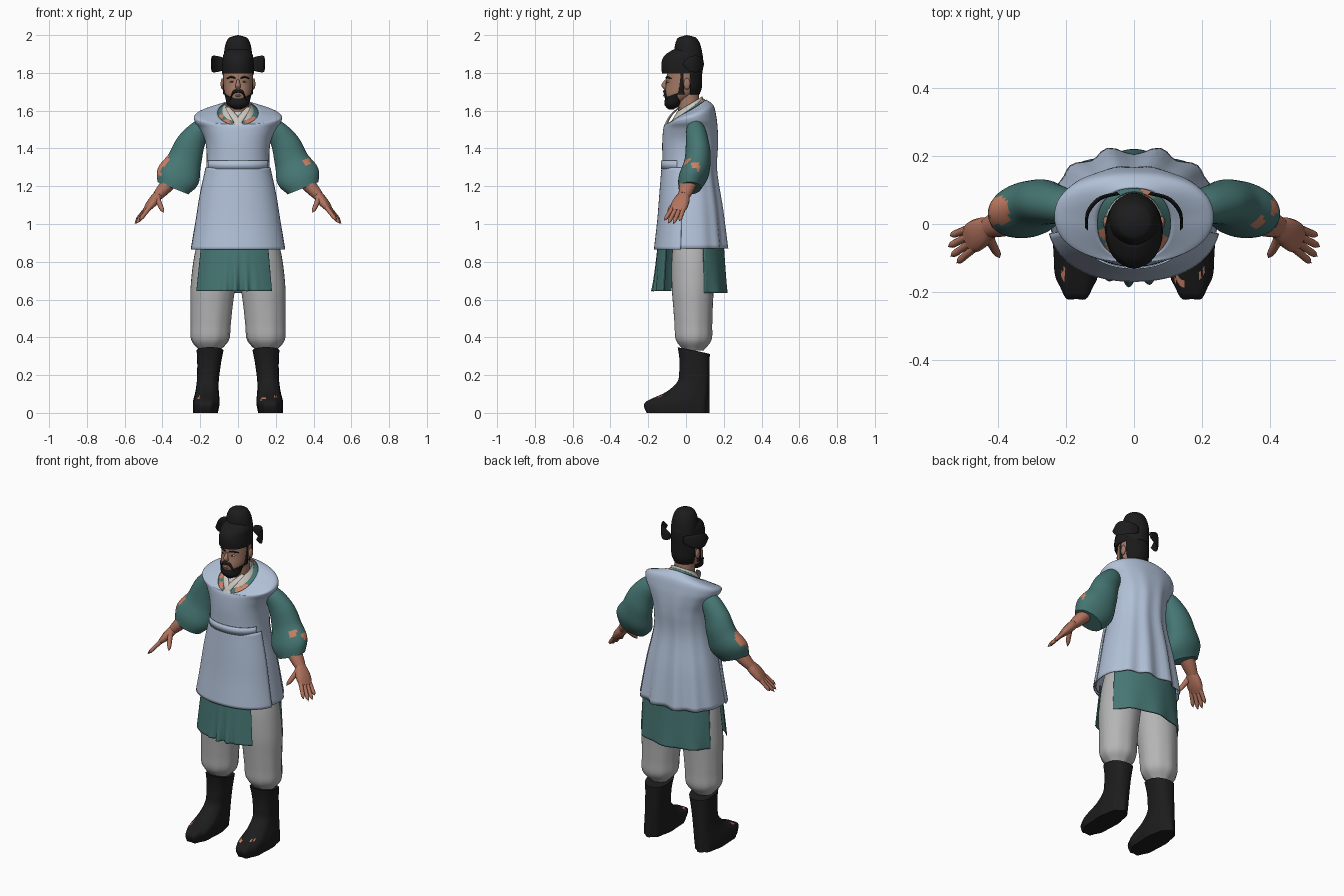
import bpy, bmesh, math, random
from mathutils import Matrix, Vector

random.seed(4)
cube = bpy.data.objects.get("Cube")
if cube:
    bpy.data.objects.remove(cube, do_unlink=True)

X, Y, Z = (Vector(row) for row in Matrix.Identity(3))
SIDES = {"left": 1, "right": -1}


def material(name, *rgb):
    mat = bpy.data.materials.new(name)
    mat.use_nodes = True
    mat.diffuse_color = (*rgb, 1)
    shader = next(node for node in mat.node_tree.nodes if node.type == 'BSDF_PRINCIPLED')
    shader.inputs["Base Color"].default_value = (*rgb, 1)
    shader.inputs["Roughness"].default_value = .8
    return mat


BLUE = material("pale blue cloth", .44, .53, .68)
GREEN = material("teal cloth", .06, .18, .17)
GREY = material("grey trousers", .46, .46, .46)
BLACK = material("black felt", .012, .012, .012)
HAIR = material("black hair", .01, .01, .01)
SKIN = material("hand skin", .44, .17, .11)
FACE = material("face skin", .36, .19, .13)
PATCH = material("worn patch", .6, .22, .13)
WHITE = material("off white linen", .6, .57, .52)


def spline(keys, t):
    """Smooth value at t through evenly spaced keys."""
    last = len(keys) - 1
    if last == 0:
        return keys[0]
    i = min(int(t * last), last - 1)
    f = t * last - i
    before, a, b, after = (keys[min(max(i + k, 0), last)] for k in range(-1, 3))
    slope_a, slope_b = (b - before) * .5, (after - a) * .5
    bend = (b - a) * 3 - slope_a * 2 - slope_b
    return a + slope_a * f + bend * f ** 2 + (slope_a + slope_b - (b - a) * 2) * f ** 3


def spine(low, high, *depth_positions):
    """Upright central path whose y follows the given keys."""
    last = len(depth_positions) - 1
    return [Vector((0, y, low + (high - low) * i / last)) for i, y in enumerate(depth_positions)]


def points(*coords):
    return [Vector(c) for c in coords]


def loft(name, mat, path, widths, depths=None, flat=1, tilts=(0,), side=1, sides=32, steps=16,
         boxy=2, arc=None, frame=(X, Y), wave=None, spots=(), thickness=0):
    """Sweep an ellipse or an arc of one along a path, with smoothly changing size."""
    across, along = (axis.normalized() for axis in frame)
    start, end = (math.radians(a) for a in arc or (0, 360))
    count = sides + 1 if arc else sides
    bm = bmesh.new()
    rows = []
    for step in range(steps + 1):
        t = step / steps
        centre, width, tilt = spline(path, t), spline(widths, t), spline(tilts, t)
        depth = spline(depths, t) if depths else width * flat
        row = []
        for i in range(count):
            angle = start + (end - start) * i / sides
            c, s = math.cos(angle), math.sin(angle)
            swell = 1 + (1 - t) ** 2 * wave(angle) if wave else 1
            a = math.copysign(abs(c) ** (2 / boxy), c) * max(width, .001) * swell
            b = math.copysign(abs(s) ** (2 / boxy), s) * max(depth, .001) * swell
            p = centre + across * a + along * b + Z * tilt * s
            row.append(bm.verts.new((p.x * side, p.y, p.z)))
        rows.append(row)
    for lower, upper in zip(rows, rows[1:]):
        for i in range(sides):
            j = (i + 1) % count
            bm.faces.new((lower[i], lower[j], upper[j], upper[i]))
    if not arc and not thickness:
        bm.faces.new(rows[0])
        bm.faces.new(rows[-1])
    bmesh.ops.recalc_face_normals(bm, faces=bm.faces)
    for face in bm.faces:
        middle = face.calc_center_median()
        face.material_index = int(any((middle - Vector(spot)).length < radius * random.uniform(.8, 1.1)
                                      for *spot, radius in spots))
    mesh = bpy.data.meshes.new(name)
    bm.to_mesh(mesh)
    bm.free()
    mesh.materials.append(mat)
    if spots:
        mesh.materials.append(PATCH)
    part = bpy.data.objects.new(name, mesh)
    bpy.context.collection.objects.link(part)
    bpy.ops.object.select_all(action='DESELECT')
    part.select_set(True)
    bpy.context.view_layer.objects.active = part
    bpy.ops.object.shade_smooth_by_angle(angle=math.radians(50))
    if thickness:
        part.modifiers.new("thickness", 'SOLIDIFY').thickness = thickness


def ball(name, mat, location, size):
    bpy.ops.mesh.primitive_uv_sphere_add(segments=16, ring_count=8, radius=1, location=location, scale=size)
    part = bpy.context.object
    part.name = name
    part.data.materials.append(mat)
    bpy.ops.object.shade_smooth()


# Folds in the cloth, as a change of radius by angle
def back_pleats(angle):
    return -.07 * math.cos(12 * angle) * max(0, math.sin(angle)) ** 2


def front_folds(angle):
    return .1 * math.sin(26 * angle) * max(0, -math.sin(angle)) ** 24


def soft_folds(angle):
    return .03 * math.sin(9 * angle)


# Sleeveless long vest with a front apron and waist band
loft("vest", BLUE,
     points((0, .03, .87), (0, .027, 1.08), (0, .02, 1.28), (0, .022, 1.42), (0, .024, 1.5),
            (0, .024, 1.545), (0, .018, 1.578), (0, 0, 1.592)),
     [.25, .213, .17, .17, .2, .23, .22, .108], [.188, .167, .145, .148, .145, .138, .128, .107],
     tilts=[0, 0, 0, 0, 0, .02, .05, .066], sides=72, steps=42, boxy=2.2, wave=back_pleats, thickness=.006)
loft("front_apron", BLUE, spine(.865, 1.3, .02, .02), [.256, .22, .176], [.19, .167, .15],
     boxy=2.2, arc=(193, 347), thickness=.006)
loft("waist_band", BLUE, spine(1.29, 1.335, .02, .02), [.175], [.152],
     steps=1, boxy=2.2, arc=(205, 335), thickness=.005)

# Torn under robe panels below the vest
loft("under_robe_front", GREEN, spine(.645, .9, 0, 0), [.25, .22], [.17, .15], sides=90,
     arc=(208, 316), wave=front_folds, thickness=.006)
loft("under_robe_back", GREEN, spine(.635, .9, .03, .03), [.255, .238], [.185, .17], sides=48,
     arc=(22, 158), wave=soft_folds, thickness=.008)

# Neckline layers
loft("under_robe_neck", GREEN, spine(1.576, 1.605, 0, .01), [.12, .08], [.114, .085], tilts=[.066, .06],
     sides=60, thickness=.004,
     spots=[(-.065, -.08, 1.54, .028), (.065, -.08, 1.54, .03), (.085, -.05, 1.56, .022),
            (-.09, -.03, 1.57, .018), (.05, .1, 1.66, .03)])
loft("collar", WHITE, spine(1.59, 1.635, .005, .02), [.09, .067], tilts=[.06, .04], thickness=.005)
for tag, side in SIDES.items():
    loft(tag + "_lapel", WHITE, points((.058, -.035, 1.62), (.025, -.08, 1.575), (-.01, -.108, 1.522)),
         [.012, .02, .022], flat=.35, side=side, sides=12)

# Worn patches on the sleeves and boot toes
SLEEVE_SPOTS = {"left": [(.37, 0, 1.33, .025), (.4, .05, 1.3, .03)],
                "right": [(-.39, .04, 1.32, .05), (-.43, 0, 1.27, .025)]}
TOE_SPOTS = {"left": [(.14, -.16, .065, .022), (.19, -.14, .07, .022)], "right": [(-.2, -.14, .065, .024)]}

# Hand directions: along the fingers, across the palm, through the palm
REACH = Vector((.58, -.35, -.73)).normalized()
PALM = Vector((-.3, -.8, .15)).normalized()
HAND = (PALM, REACH.cross(PALM))
WRIST = Vector((.425, -.01, 1.15))
THUMB_TIP = Vector((.395, -.1, 1.06))
BOOT_DEPTHS = [.165, .17, .115, .085, .08, .08, .085]

for tag, side in SIDES.items():
    # Sleeve, forearm and hand
    loft(tag + "_sleeve", GREEN,
         points((.17, .045, 1.55), (.245, .06, 1.44), (.285, .06, 1.33), (.345, .02, 1.19)),
         [.03, .056, .073, .083, .093, .115, .088], [.025, .05, .06, .066, .07, .078, .06],
         side=side, sides=44, steps=30, frame=(X + Z * .4, Y), spots=SLEEVE_SPOTS[tag])
    loft(tag + "_forearm", SKIN, [Vector((.345, .02, 1.24)), WRIST], [.05, .043, .032], flat=.85,
         side=side, sides=16, frame=HAND)
    loft(tag + "_palm", SKIN, [WRIST, WRIST + REACH * .11], [.031, .042, .046, .036], [.026, .024, .012],
         side=side, sides=16, boxy=2.4, frame=HAND)
    for i, length in enumerate((.095, .11, .105, .08)):
        offset = PALM * (.03 - .02 * i)
        knuckle = WRIST + REACH * .095 + offset
        tip = knuckle + (REACH + offset * 4).normalized() * length
        loft(f"{tag}_finger_{i + 1}", SKIN, [knuckle, tip], [.0125, .012, .011, .01, 0],
             side=side, sides=10, frame=HAND)
    loft(tag + "_thumb", SKIN, [WRIST + REACH * .02 + PALM * .02, THUMB_TIP], [.02, .016, .014, .011, 0],
         side=side, sides=10, frame=(X, Y - Z))

    # Baggy trouser leg and tall boot with a straight heel
    loft(tag + "_trouser_leg", GREY, points((.15, .04, .33), (.135, .035, .64), (.1, .035, .95)),
         [.055, .1, .106, .111, .117, .119, .118, .11, .1], flat=.94, side=side, steps=32, wave=soft_folds)
    loft(tag + "_boot", BLACK,
         [Vector((.172 - .004 * i, .12 - depth + .001 * i, .055 * i)) for i, depth in enumerate(BOOT_DEPTHS)],
         [.064, .07, .062, .058, .06, .064, .071], BOOT_DEPTHS, tilts=[0, 0, 0, -.018], side=side,
         sides=60, steps=36, boxy=2.4, wave=soft_folds, spots=TOE_SPOTS[tag])

# Head and neck
loft("neck", FACE, spine(1.57, 1.71, .02, .01), [.06, .055], sides=24)
loft("head", FACE, spine(1.63, 1.85, -.06, -.015, -.01), [.025, .066, .077, .078, .07], flat=1.17, boxy=2.1)
loft("hair", HAIR, spine(1.685, 1.82, 0, -.005), [.067, .08, .082, .082], flat=1.07, arc=(18, 162),
     thickness=.01)
loft("beard", HAIR, spine(1.605, 1.69, -.08, -.055), [.015, .055, .066, .073], flat=.75, tilts=[0, 0, .02])
loft("nose", FACE, spine(1.765, 1.712, -.104, -.117, -.106), [.006, .01, .014, .008], sides=12)
ball("lips", PATCH, (0, -.11, 1.68), (.016, .012, .006))
for tag, side in SIDES.items():
    loft(tag + "_moustache", HAIR, points((0, -.112, 1.702), (.025, -.11, 1.697), (.046, -.095, 1.65)),
         [.007, .01, .006], side=side, sides=12, frame=(Z, Y))
    loft(tag + "_sideburn", HAIR, points((.07, -.025, 1.685), (.077, -.02, 1.8)), [.008, .004],
         flat=2, side=side, sides=12)
    loft(tag + "_brow", HAIR, points((.013, -.104, 1.772), (.035, -.1, 1.778), (.06, -.08, 1.77)),
         [.004, .005, .003], side=side, sides=12, frame=(Z, Y))
    ball(tag + "_eye", WHITE, (.033 * side, -.095, 1.753), (.013, .008, .005))
    ball(tag + "_iris", HAIR, (.033 * side, -.101, 1.753), (.006, .004, .005))
    ball(tag + "_ear", FACE, (.082 * side, .005, 1.742), (.01, .018, .03))
    # Curved rounded hat wing
    loft(tag + "_hat_wing", BLACK,
         points((.045, .09, 1.847), (.1, .075, 1.847), (.135, .035, 1.847), (.14, -.015, 1.847)),
         [.02, .034, .042, .044, .036, .004], [.006], side=side, sides=20, frame=(Z, X + Y))

# Two-tier hat with a domed crown
loft("hat_band", BLACK, spine(1.797, 1.925, -.02, -.02, -.015, 0), [.084, .085, .082, .078, .06],
     [.107, .11, .11, .1, .065])
loft("hat_crown", BLACK, spine(1.87, 2, .015, .005), [.075 * (1 - (i / 8) ** 3) ** .5 for i in range(9)])
